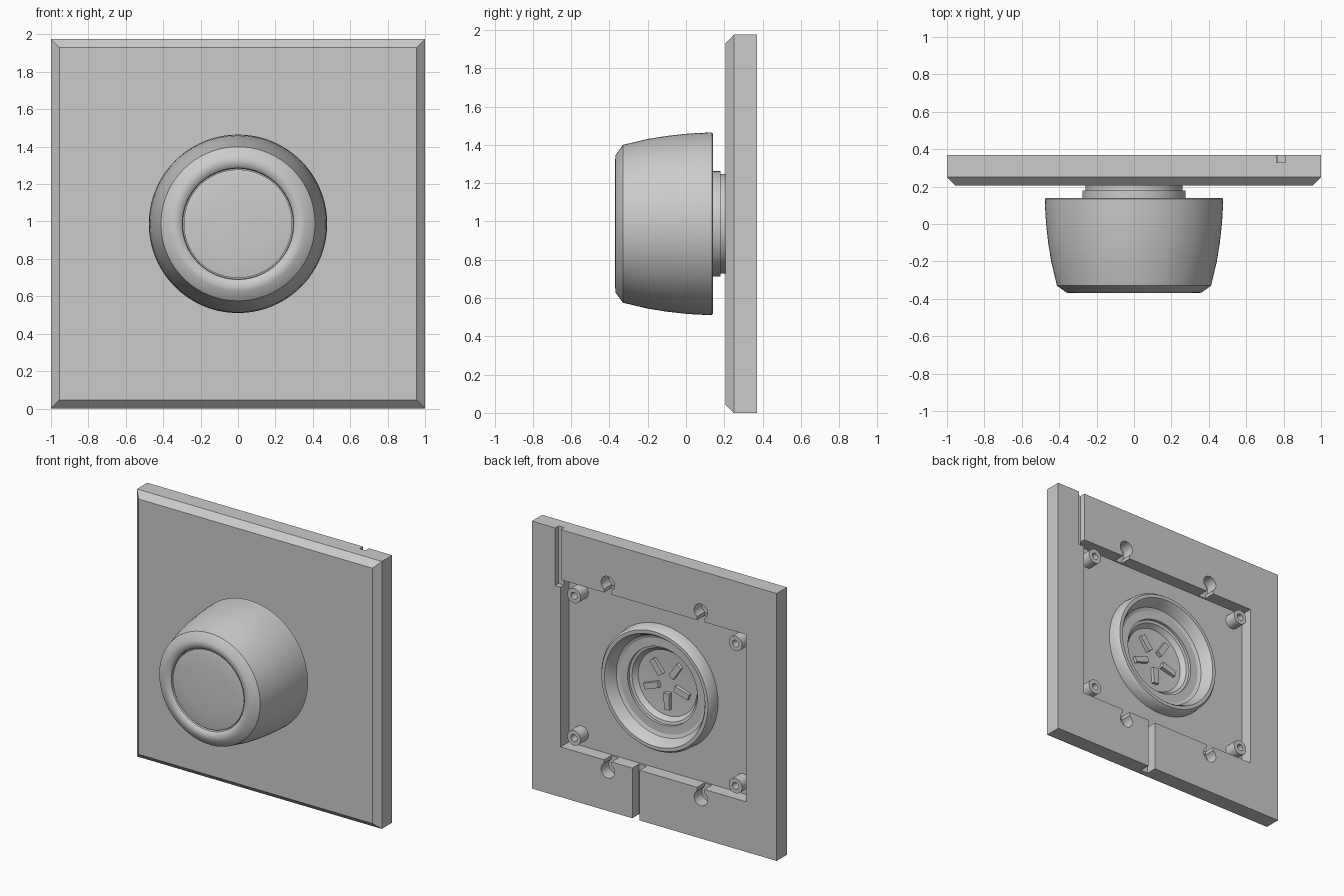
import bpy, bmesh, math
from mathutils import Matrix

if "Cube" in bpy.data.objects:
    bpy.data.objects.remove(bpy.data.objects["Cube"])

H = 1.975          # plate height
CZ = H / 2         # knob axis height
BACK = 0.37        # rear plane of the plate


def finish(name, bm, smooth=None):
    bmesh.ops.recalc_face_normals(bm, faces=bm.faces)
    me = bpy.data.meshes.new(name)
    bm.to_mesh(me)
    bm.free()
    ob = bpy.data.objects.new(name, me)
    bpy.context.collection.objects.link(ob)
    if smooth:
        shade(ob, smooth)
    return ob


def shade(ob, angle):
    bpy.ops.object.select_all(action='DESELECT')
    ob.select_set(True)
    bpy.context.view_layer.objects.active = ob
    bpy.ops.object.shade_smooth_by_angle(angle=math.radians(angle))


def box(name, x0, x1, y0, y1, z0, z1):
    bm = bmesh.new()
    bmesh.ops.create_cube(bm, size=1)
    bmesh.ops.scale(bm, vec=(x1 - x0, y1 - y0, z1 - z0), verts=bm.verts)
    bmesh.ops.translate(bm, vec=((x0 + x1) / 2, (y0 + y1) / 2, (z0 + z1) / 2), verts=bm.verts)
    return finish(name, bm)


def lathe(name, profile, x=0, z=CZ, closed=False, n=96, smooth=35):
    """Spin (radius, y) points around the axis parallel to y."""
    bm = bmesh.new()
    rings = []
    for r, y in profile:
        if r == 0:
            rings.append([bm.verts.new((x, y, z))] * n)
        else:
            rings.append([bm.verts.new((x + r * math.cos(2 * math.pi * i / n), y,
                                        z + r * math.sin(2 * math.pi * i / n))) for i in range(n)])
    pairs = list(zip(rings, rings[1:])) + ([(rings[-1], rings[0])] if closed else [])
    for a, b in pairs:
        for i in range(n):
            j = (i + 1) % n
            bm.faces.new(list(dict.fromkeys((a[i], a[j], b[j], b[i]))))
    return finish(name, bm, smooth)


def rod(name, r, y0, y1, x, z, n=24):
    return lathe(name, [(0, y0), (r, y0), (r, y1), (0, y1)], x, z, n=n)


# Wall plate with chamfered front edges
plate = box("wall_plate", -1, 1, 0.205, BACK, 0, H)
bm = bmesh.new()
bm.from_mesh(plate.data)
edges = [e for e in bm.edges if all(v.co.y < 0.25 for v in e.verts)]
bmesh.ops.bevel(bm, geom=edges, offset=0.045, segments=1, affect='EDGES')
bm.to_mesh(plate.data)
bm.free()

# Rear cavity, cable grooves, screw recesses and shaft hole
cutters = [
    box("cavity_cutter", -0.75, 0.765, 0.275, 0.5, 0.37, 1.605),
    box("top_groove_cutter", 0.763, 0.81, 0.33, 0.5, 1.55, 2.1),
    box("bottom_groove_cutter", 0.12, 0.18, 0.29, 0.5, -0.1, 0.4),
    rod("shaft_hole_cutter", 0.285, 0.1, 0.5, 0, CZ, 96),
]
for sx in (-1, 1):
    for sz in (-1, 1):
        z = CZ + sz * 0.69
        cutters.append(rod("screw_cutter", 0.055, 0.281, 0.5, sx * 0.38, z))
        cutters.append(box("screw_slot_cutter", sx * 0.38 - 0.03, sx * 0.38 + 0.03, 0.285, 0.52,
                           min(z, z - sz * 0.12), max(z, z - sz * 0.12)))
for c in cutters:
    c.hide_render = True
    m = plate.modifiers.new(c.name, 'BOOLEAN')
    m.object = c
    m.operation = 'DIFFERENCE'
    m.solver = 'EXACT'
dg = bpy.context.evaluated_depsgraph_get()
cut_mesh = bpy.data.meshes.new_from_object(plate.evaluated_get(dg))
plate.modifiers.clear()
plate.data = cut_mesh
for c in cutters:
    bpy.data.objects.remove(c)
shade(plate, 30)

# Screw posts in the cavity corners
for sx in (-1, 1):
    for sz in (-1, 1):
        lathe("screw_post", [(0, 0.27), (0.055, 0.27), (0.055, 0.365), (0.025, 0.365),
                             (0.025, 0.31), (0, 0.31)], sx * 0.66, CZ + sz * 0.525, n=24)

# Raised collar around the shaft hole at the back
lathe("rear_collar", [(0.455, 0.27), (0.45, 0.345), (0.435, 0.365), (0.41, 0.365), (0.395, 0.345),
                      (0.37, 0.285), (0.33, 0.268), (0.285, 0.26), (0.285, 0.25), (0.44, 0.25)],
      closed=True)

# Stepped neck between knob and plate, with a dished rear end
lathe("neck", [(0, 0.12), (0.275, 0.12), (0.275, 0.18), (0.26, 0.18), (0.26, 0.212),
               (0.286, 0.212), (0.286, 0.255), (0.265, 0.25), (0.24, 0.215), (0, 0.2)])

# Ribs on the hub behind the knob
for k in range(5):
    rib = box("hub_rib", 0.07, 0.19, 0.19, 0.235, -0.022, 0.022)
    a = math.radians(72 * k + 20)
    rib.data.transform(Matrix.Translation((0, 0, CZ)) @ Matrix.Rotation(a, 4, 'Y'))

# Knob body with a rounded front rim
lathe("knob", [(0, 0.14), (0.472, 0.14), (0.477, 0.135), (0.474, 0.06), (0.47, 0), (0.459, -0.1),
               (0.443, -0.2), (0.412, -0.33), (0.36, -0.367), (0.335, -0.37), (0.312, -0.365),
               (0.298, -0.352), (0.295, -0.32), (0, -0.32)])

# Gently domed cap in the knob face
lathe("knob_cap", [(0, -0.31), (0.29, -0.31), (0.29, -0.345), (0.27, -0.349), (0.18, -0.354),
                   (0.09, -0.357), (0, -0.358)])
